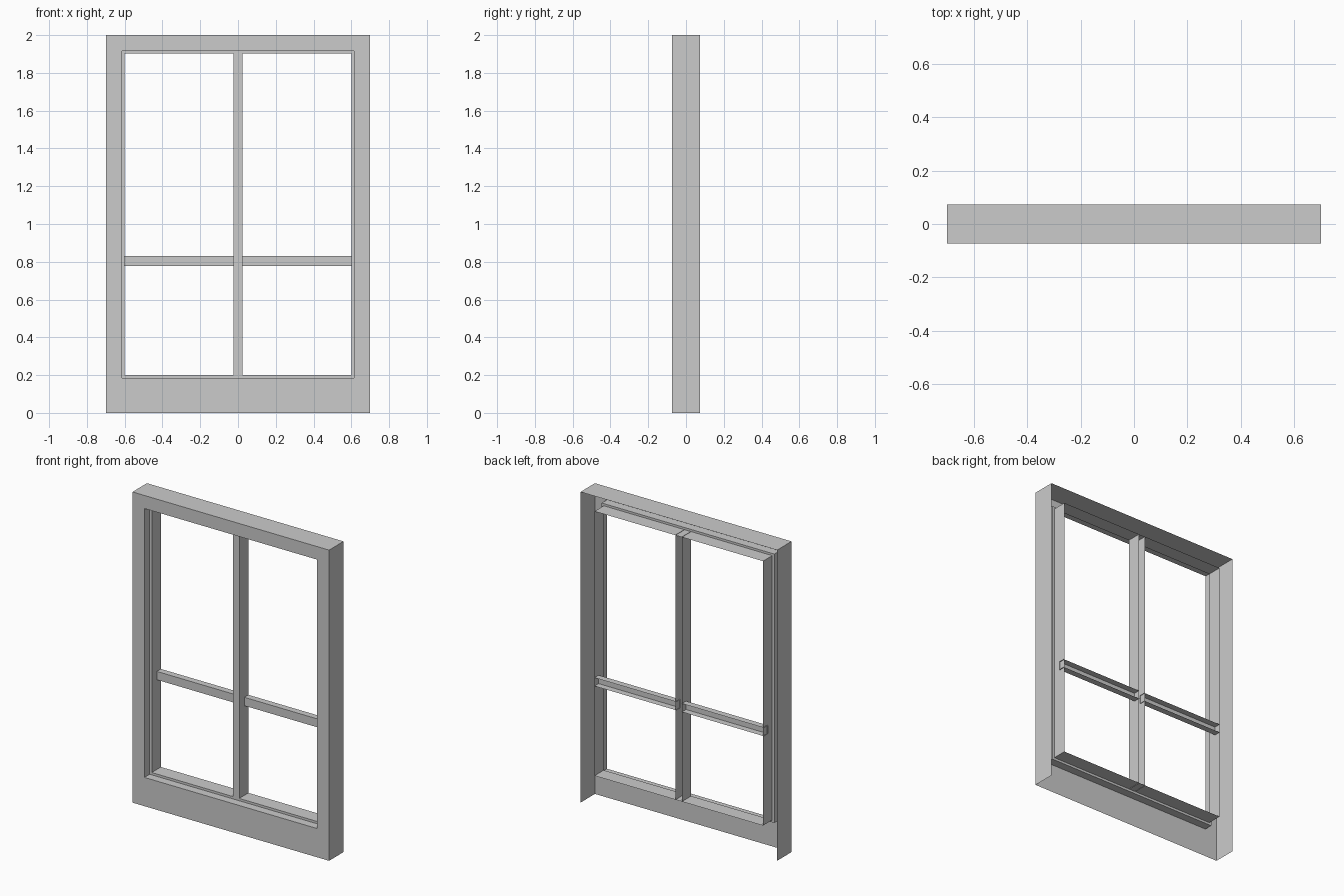
import bpy, bmesh

if "Cube" in bpy.data.objects:
    bpy.data.objects.remove(bpy.data.objects["Cube"])

FRONT, STEP, BACK = -0.0735, -0.02, 0.0735
BAR_FRONT = 0.032


def make(name, bm):
    mesh = bpy.data.meshes.new(name)
    bm.to_mesh(mesh)
    bm.free()
    obj = bpy.data.objects.new(name, mesh)
    bpy.context.collection.objects.link(obj)
    return obj


def loop(bm, hx, z0, z1, y):
    # corners: bottom left, bottom right, top right, top left
    return [bm.verts.new((x, y, z)) for x, z in
            ((-hx, z0), (hx, z0), (hx, z1), (-hx, z1))]


def bridge(bm, a, b, skip=()):
    for i in range(4):
        if i not in skip:
            j = (i + 1) % 4
            bm.faces.new((a[i], a[j], b[j], b[i]))


def channel(name, profile, axis, start, end):
    # open-backed U-shaped bar: profile is (across, y), swept along the axis
    bm = bmesh.new()
    rows = []
    for t in (start, end):
        rows.append([bm.verts.new((u, y, t) if axis == 'z' else (t, y, u))
                     for u, y in profile])
    for i in range(3):
        quad = (rows[0][i], rows[0][i + 1], rows[1][i + 1], rows[1][i])
        bm.faces.new(quad if axis == 'z' else quad[::-1])
    return make(name, bm)


# Stepped window frame, hollow behind and open at the bottom
bm = bmesh.new()
loops = [loop(bm, *r) for r in (
    (0.70, 0.0, 2.0, BACK),
    (0.70, 0.0, 2.0, FRONT),
    (0.615, 0.185, 1.916, FRONT),
    (0.615, 0.185, 1.916, STEP),
    (0.60, 0.20, 1.902, STEP),
    (0.60, 0.20, 1.902, BACK))]
for k in range(5):
    bridge(bm, loops[k], loops[k + 1], skip=(0,) if k == 0 else ())
loose = [v for v in bm.verts if not v.link_faces]
bmesh.ops.delete(bm, geom=loose, context='VERTS')
make("window_frame", bm)

# Vertical glazing bar
w = 0.023
channel("vertical_bar", [(-w, BACK), (-w, STEP), (w, STEP), (w, BACK)],
        'z', 0.197, 1.904)

# Shallow horizontal glazing bars, one each side
lo, hi = 0.777, 0.831
for side, (a, b) in {"left": (-0.605, -0.019), "right": (0.019, 0.605)}.items():
    channel("horizontal_bar_" + side,
            [(lo, BACK), (lo, BAR_FRONT), (hi, BAR_FRONT), (hi, BACK)],
            'x', a, b)
